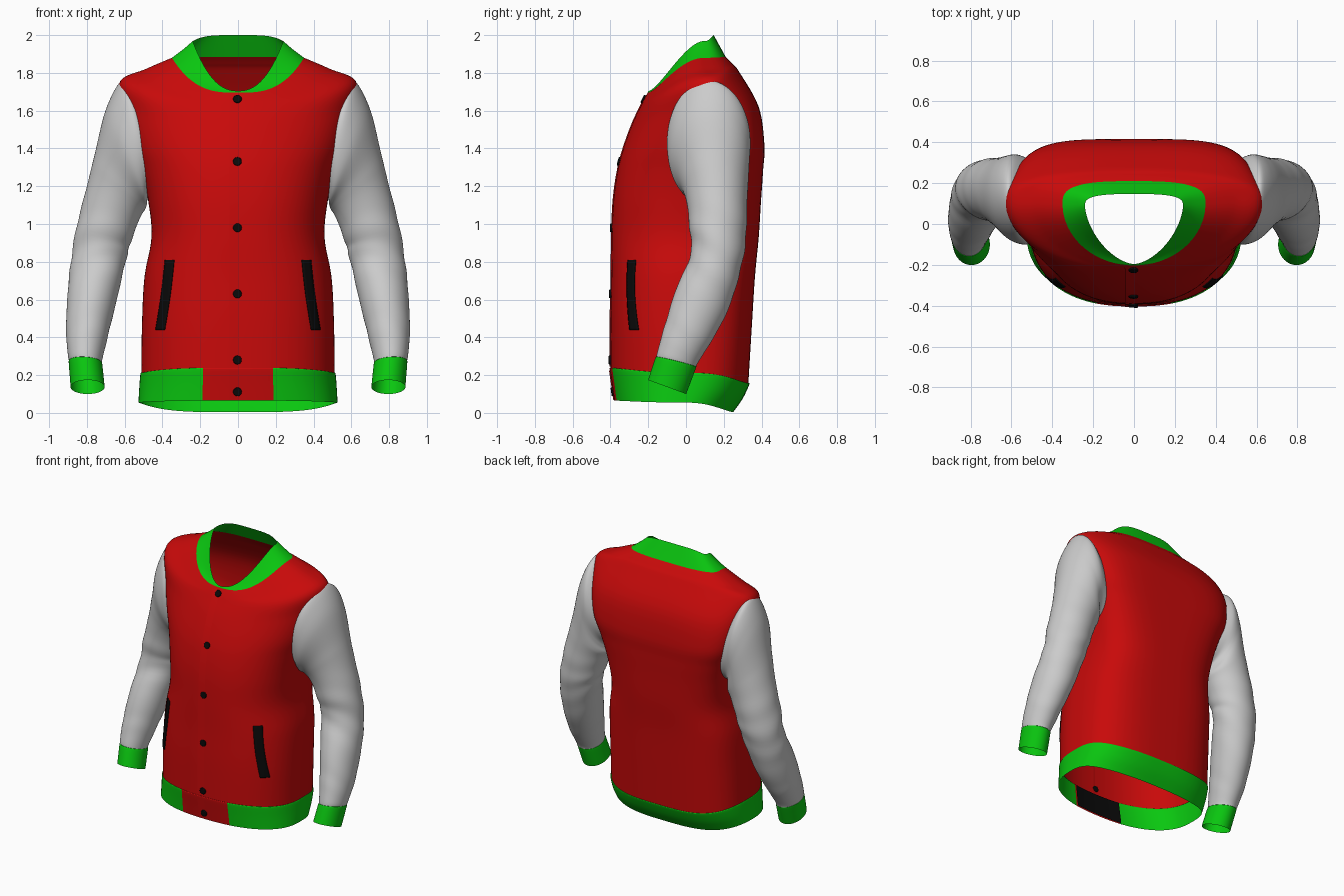
import bpy, math
from mathutils import Vector
from mathutils.bvhtree import BVHTree

if "Cube" in bpy.data.objects:
    bpy.data.objects.remove(bpy.data.objects["Cube"])

SEG = 128


def material(name, rgb):
    m = bpy.data.materials.new(name)
    m.diffuse_color = (*rgb, 1)
    m.use_nodes = True
    m.node_tree.nodes["Principled BSDF"].inputs["Base Color"].default_value = m.diffuse_color
    return m


RED = material("red_cloth", (0.58, 0.003, 0.003))
GREEN = material("green_knit", (0.003, 0.57, 0.005))
BLACK = material("black_trim", (0.003, 0.003, 0.003))


def make(name, verts, faces, mat):
    used = sorted({i for f in faces for i in f})
    remap = {v: k for k, v in enumerate(used)}
    me = bpy.data.meshes.new(name)
    me.from_pydata([verts[i] for i in used], [], [[remap[i] for i in f] for f in faces])
    for p in me.polygons:
        p.use_smooth = True
    if mat:
        me.materials.append(mat)
    ob = bpy.data.objects.new(name, me)
    bpy.context.collection.objects.link(ob)
    return ob


def spline(rows, steps):
    """Catmull-Rom interpolation of the parameter rows."""
    out = []
    for i in range(len(rows) - 1):
        quad = (rows[max(i - 1, 0)], rows[i], rows[i + 1], rows[min(i + 2, len(rows) - 1)])
        for s in range(steps):
            t = s / steps
            out.append([0.5 * (2 * b + (c - a) * t + (2 * a - 5 * b + 4 * c - d) * t * t
                               + (3 * b - a - 3 * c + d) * t ** 3) for a, b, c, d in zip(*quad)])
    return out + [list(rows[-1])]


def loft(name, rows, ring, steps, mat, keep=None, flip=False):
    rows = spline(rows, steps)
    verts = [ring(r, 2 * math.pi * j / SEG) for r in rows for j in range(SEG)]
    faces = []
    for i in range(len(rows) - 1):
        for j in range(SEG):
            k = (j + 1) % SEG
            f = [i * SEG + j, i * SEG + k, (i + 1) * SEG + k, (i + 1) * SEG + j]
            mid = sum((verts[v] for v in f), Vector()) / 4
            if keep is None or keep(mid):
                faces.append(f[::-1] if flip else f)
    make(name, verts, faces, mat)
    return verts, faces


def torso_ring(r, a):
    """Superellipse ring: front/side/back heights, half width, front/side/back y, exponents."""
    zf, zs, zb, hw, yf, ys, yb, nf, nb, p = r
    c, s = math.cos(a), math.sin(a)
    n = nb if s > 0 else nf
    x = math.copysign(abs(c) ** (2 / n), c) * hw
    y = ys + ((yb - ys) if s > 0 else (yf - ys)) * abs(s) ** (2 / n)
    w = abs(c) ** p
    return Vector((x, y, zs * w + (zb if s > 0 else zf) * (1 - w)))


# Body, open at the armholes
NECK = (1.695, 1.88, 1.885, .35, -.203, .10, .21, 2.0, 3.0, 3)
WAIST = (.235, .21, .155, .512, -.40, 0, .33, 2.4, 2.9, 3)
BODY = [
    WAIST,
    (.50, .48, .45, .508, -.400, 0, .348, 2.4, 3.0, 3),
    (.72, .72, .72, .495, -.395, .02, .365, 2.4, 3.1, 3),
    (.93, .93, .93, .458, -.393, .04, .385, 2.4, 3.2, 3),
    (1.12, 1.12, 1.12, .475, -.385, .07, .397, 2.4, 3.5, 3),
    (1.28, 1.28, 1.28, .512, -.363, .09, .408, 2.3, 3.9, 3),
    (1.40, 1.42, 1.42, .562, -.332, .10, .415, 2.15, 4.1, 3),
    (1.53, 1.60, 1.62, .605, -.285, .11, .385, 2.0, 3.3, 3),
    (1.625, 1.755, 1.80, .624, -.240, .115, .285, 2.0, 2.4, 3),
    (1.665, 1.82, 1.85, .490, -.220, .11, .245, 2.0, 2.6, 3),
    NECK]


def outside_armhole(m):
    return abs(m.x) < .4 or ((m.y - .12) / .16) ** 2 + ((m.z - 1.43) / .24) ** 2 > 1


body_v, body_f = loft("body", BODY, torso_ring, 6, RED, outside_armhole)

# Collar from the neck line up to the V-shaped opening
COLLAR = [NECK,
          (1.70, 1.925, 1.945, .290, -.201, .095, .177, 1.85, 3.0, 3.2),
          (1.705, 1.968, 2.0, .240, -.196, .09, .147, 1.65, 3.0, 2.9)]
loft("collar", COLLAR, torso_ring, 5, GREEN)

# Waistband: green knit with a red front panel and its dark lining
HEM = [(.065, .055, .004, .527, -.380, -.03, .25, 2.4, 2.7, 3),
       (.15, .13, .075, .523, -.392, -.01, .30, 2.4, 2.8, 3),
       (.232, .205, .150, .517, -.404, 0, .335, 2.4, 2.9, 3),
       WAIST]


def in_panel(m):
    return abs(m.x) < .185 and m.y < 0


loft("waistband", HEM, torso_ring, 4, GREEN, lambda m: not in_panel(m))
hem_v, hem_f = loft("waistband_front_panel", HEM, torso_ring, 4, RED, in_panel)
LINING = [r[:4] + (r[4] + .012,) + r[5:] for r in HEM[:3]]
loft("waistband_lining", LINING, torso_ring, 4, BLACK, in_panel, flip=True)

# Sleeves and cuffs: centre x y z, x radius, outer rise, y radius, back rise
CUFF_TOP = (.808, -.052, .268, .086, .005, .105, -.026)
SLEEVE = [
    (.490, .120, 1.43, .085, .310, .195, 0),
    (.550, .120, 1.44, .075, .310, .220, 0),
    (.593, .124, 1.35, .108, .250, .212, 0),
    (.623, .150, 1.23, .133, .150, .180, 0),
    (.660, .164, 1.115, .140, .085, .160, 0),
    (.708, .169, .955, .143, .045, .150, -.01),
    (.738, .160, .81, .147, -.010, .135, -.03),
    (.773, .085, .60, .131, 0, .140, -.05),
    (.798, .010, .42, .112, 0, .122, -.045),
    (.808, -.042, .30, .092, .005, .108, -.030),
    CUFF_TOP]
CUFF = [CUFF_TOP,
        (.807, -.057, .258, .089, .005, .107, -.028),
        (.796, -.100, .137, .090, 0, .101, -.037)]


def sleeve_ring(side, folds):
    def ring(r, a):
        cx, cy, cz, rx, dx, ry, dy = r
        c, s = math.cos(a), math.sin(a)
        # soft cloth folds around the elbow and the forearm
        near = math.exp(-((cz - .85) / .18) ** 2) + .6 * math.exp(-((cz - .42) / .08) ** 2)
        k = 1 + folds * near * math.sin(42 * cz + 2.2 * s + 1.5 * c)
        # the armhole seam sits wider at the back than at the chest
        skew = .025 * min(max((cz - 1.2) / .2, 0), 1) * s
        return Vector((side * (cx + k * rx * c + skew), cy + k * ry * s, cz + dx * c + dy * s))
    return ring


for label, side in (("left", 1), ("right", -1)):
    loft(label + "_sleeve", SLEEVE, sleeve_ring(side, .02), 7, None, flip=side > 0)
    loft(label + "_cuff", CUFF, sleeve_ring(side, 0), 4, GREEN, flip=side > 0)

# Front surface lookup for everything stitched onto the front
n0 = len(body_v)
front = BVHTree.FromPolygons(body_v + hem_v, body_f + [[i + n0 for i in f] for f in hem_f])


def on_front(x, z):
    p, n, *_ = front.ray_cast(Vector((x, -2, z)), Vector((0, 1, 0)))
    return p, (n if n.y < 0 else -n)


def strip(name, path, width, lift, mat, steps=12, tuck=0):
    """Band of cloth following a downward (x, z) path; tuck sinks its right edge."""
    pts = spline(path, steps)
    verts, faces = [], []
    for x, z in pts:
        for k in range(5):
            p, n = on_front(x + width * (k / 4 - .5), z)
            verts.append(p + n * (lift - tuck * k / 4))
    for i in range(len(pts) - 1):
        for k in range(4):
            a = i * 5 + k
            faces.append([a, a + 5, a + 6, a + 1])
    ob = make(name, verts, faces, mat)
    if not tuck:
        sol = ob.modifiers.new("thickness", 'SOLIDIFY')
        sol.thickness = lift * 1.3
        sol.offset = -1


# Overlapping front edge and welt pockets
strip("front_placket", [(-.015, 1.68), (-.015, .95), (-.015, .245)], .06, .005, RED, 16, tuck=.006)
strip("waistband_placket", [(-.015, .225), (-.015, .07)], .06, .005, RED, 6, tuck=.006)
for label, side in (("left", 1), ("right", -1)):
    strip(label + "_pocket", [(side * .36, .81), (side * .38, .63), (side * .41, .44)],
          .048, .005, BLACK)

# Snap buttons
for i, z in enumerate((1.66, 1.33, .98, .63, .28, .112)):
    p, n = on_front(-.003, z)
    bpy.ops.mesh.primitive_cylinder_add(vertices=24, radius=.023, depth=.012, location=p + n * .004)
    ob = bpy.context.object
    ob.name = f"button_{i + 1}"
    ob.rotation_euler = n.to_track_quat('Z', 'Y').to_euler()
    ob.data.materials.append(BLACK)
    bev = ob.modifiers.new("rounded_edge", 'BEVEL')
    bev.width, bev.segments = .004, 2
    bpy.ops.object.shade_smooth_by_angle()
